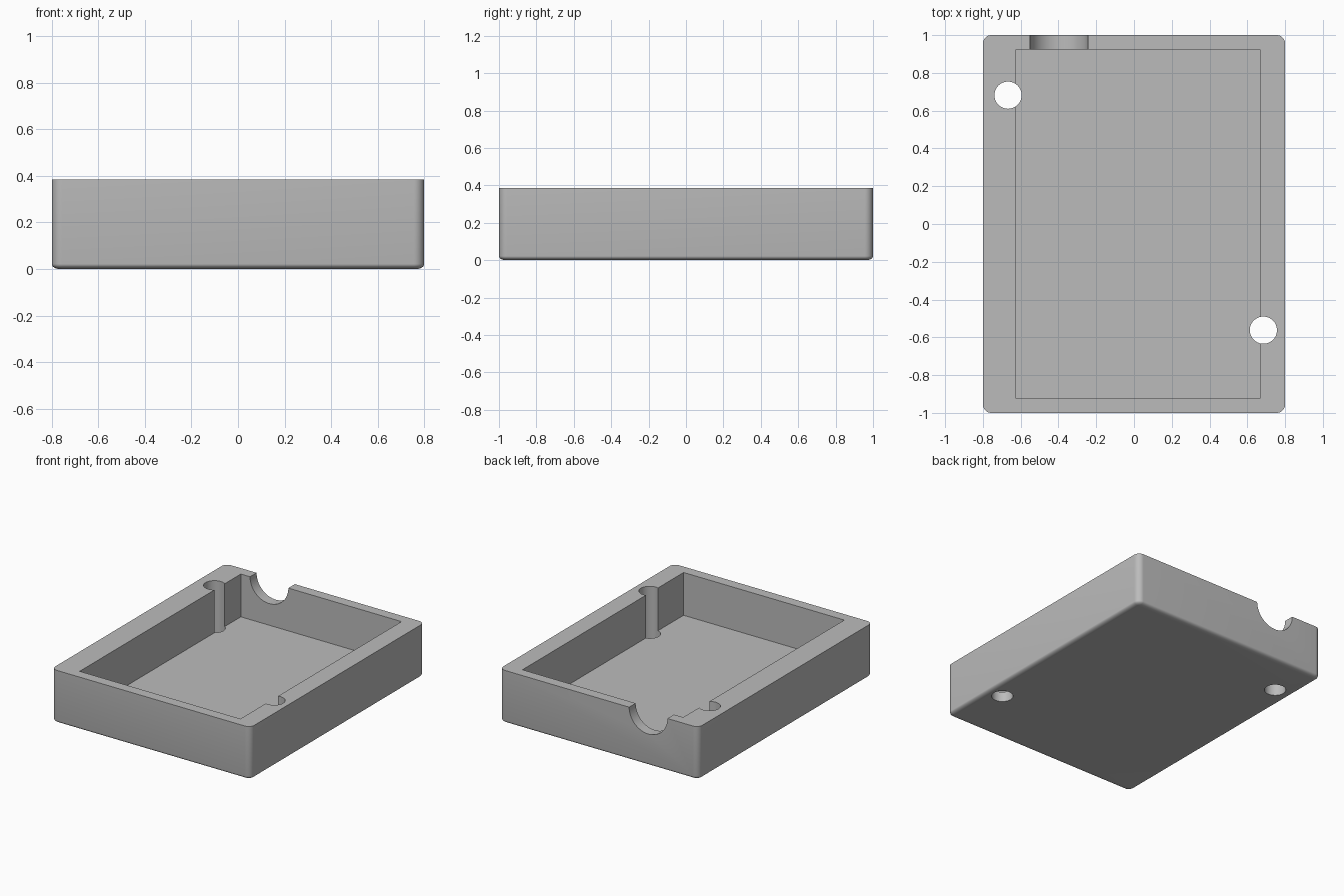
import bpy, bmesh
from math import cos, sin, pi, radians

cube = bpy.data.objects.get("Cube")
if cube:
    bpy.data.objects.remove(cube, do_unlink=True)

WIDTH, DEPTH, HEIGHT = 1.6, 2.0, 0.385
FLOOR, CORNER = 0.074, 0.045

grey = bpy.data.materials.new("plain grey")
grey.use_nodes = True
grey.diffuse_color = (0.5, 0.5, 0.5, 1)
grey.node_tree.nodes["Principled BSDF"].inputs["Base Color"].default_value = grey.diffuse_color


def rounded_ring(bm, inset, z, steps=10):
    """Rounded rectangle of vertices, pulled in by inset."""
    r = max(CORNER - inset, 0.008)
    cx, cy = WIDTH / 2 - inset - r, DEPTH / 2 - inset - r
    ring = []
    for q, (sx, sy) in enumerate([(1, 1), (-1, 1), (-1, -1), (1, -1)]):
        for i in range(steps + 1):
            a = (q + i / steps) * pi / 2
            ring.append(bm.verts.new((sx * cx + r * cos(a), sy * cy + r * sin(a), z)))
    return ring


# Outer block: rounded upright corners and a softly rounded bottom edge
bm = bmesh.new()
edge_in, edge_up, n = 0.036, 0.022, 6
rings = []
for i in range(n + 1):
    a = i / n * pi / 2
    rings.append(rounded_ring(bm, edge_in * (1 - sin(a)), edge_up * (1 - cos(a))))
rings.append(rounded_ring(bm, 0, HEIGHT))
for low, high in zip(rings, rings[1:]):
    for i in range(len(low)):
        j = (i + 1) % len(low)
        bm.faces.new((low[i], low[j], high[j], high[i]))
bm.faces.new(rings[0][::-1])
bm.faces.new(rings[-1])
bmesh.ops.recalc_face_normals(bm, faces=bm.faces)
mesh = bpy.data.meshes.new("open_tray")
bm.to_mesh(mesh)
bm.free()
tray = bpy.data.objects.new("open_tray", mesh)
bpy.context.collection.objects.link(tray)
mesh.materials.append(grey)


def cut(cutter):
    """Subtract a cutter from the tray, then discard it."""
    cutter.hide_render = True
    cutter.data.materials.append(grey)
    bpy.context.view_layer.objects.active = tray
    mod = tray.modifiers.new("cut", "BOOLEAN")
    mod.operation, mod.solver, mod.object = "DIFFERENCE", "EXACT", cutter
    bpy.ops.object.modifier_apply(modifier=mod.name)
    bpy.data.objects.remove(cutter, do_unlink=True)


# Pocket, set slightly towards one side
x0, x1, y0, y1 = -0.625, 0.667, -0.925, 0.925
bpy.ops.mesh.primitive_cube_add(size=1, location=((x0 + x1) / 2, (y0 + y1) / 2, FLOOR + 0.5))
pocket = bpy.context.object
pocket.scale = (x1 - x0, y1 - y0, 1)
cut(pocket)

# Screw holes breaking through the inner walls
for x, y in [(-0.667, 0.682), (0.685, -0.562)]:
    bpy.ops.mesh.primitive_cylinder_add(vertices=48, radius=0.072, depth=2, location=(x, y, 0))
    cut(bpy.context.object)

# Half-round cable notch in the back wall
bpy.ops.mesh.primitive_cylinder_add(vertices=64, radius=0.154, depth=0.4,
                                    location=(-0.397, 1, HEIGHT), rotation=(pi / 2, 0, 0))
cut(bpy.context.object)

bpy.ops.object.select_all(action="DESELECT")
tray.select_set(True)
bpy.context.view_layer.objects.active = tray
bpy.ops.object.shade_smooth_by_angle(angle=radians(35))
